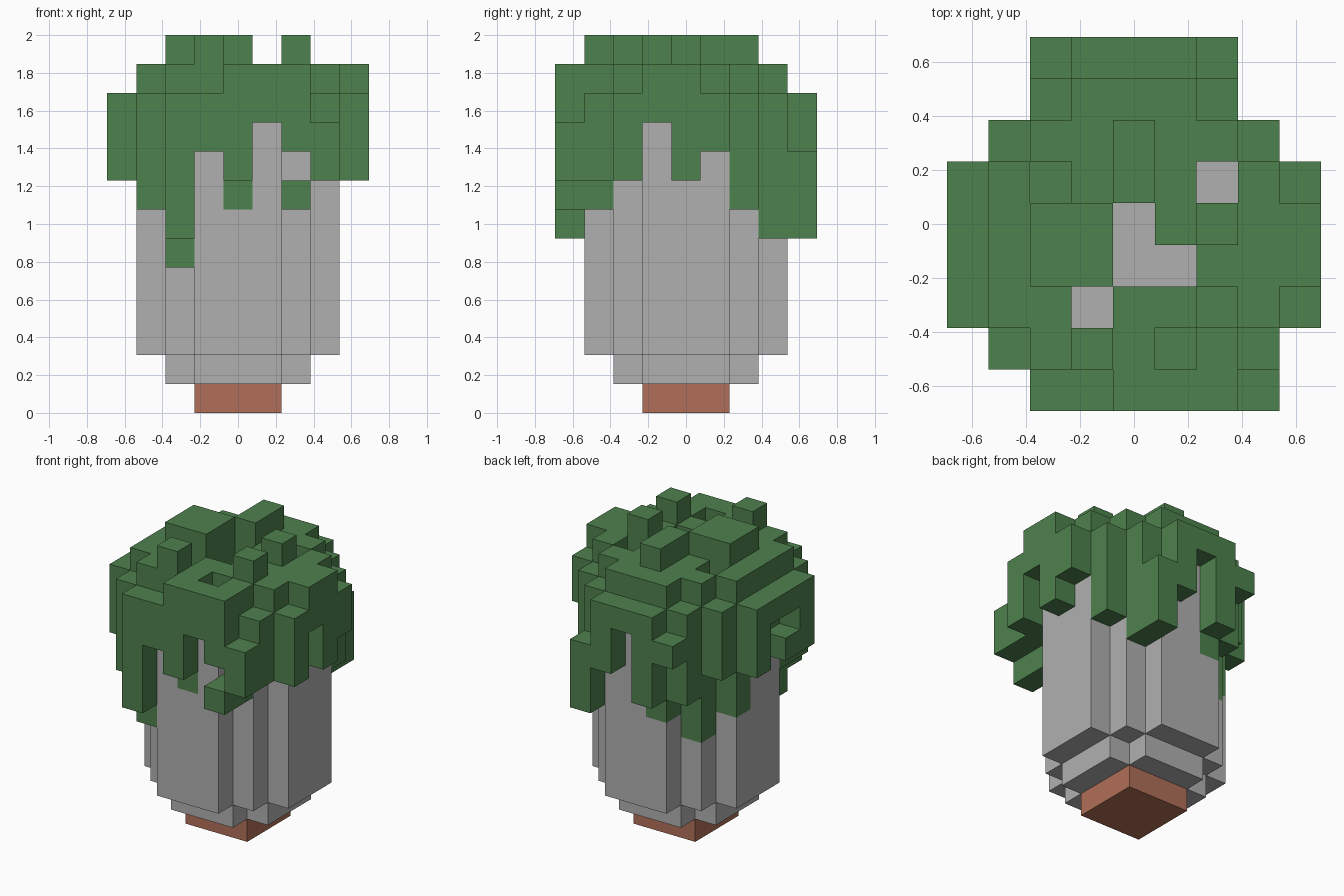
import bpy, bmesh
from mathutils import Vector

cube = bpy.data.objects.get("Cube")
if cube:
    bpy.data.objects.remove(cube, do_unlink=True)

U = 2 / 13  # edge of one block; the grid is 9 x 9 x 13 blocks


def material(name, rgb):
    m = bpy.data.materials.new(name)
    m.use_nodes = True
    m.diffuse_color = (*rgb, 1)
    bsdf = next(n for n in m.node_tree.nodes if n.type == 'BSDF_PRINCIPLED')
    bsdf.inputs["Base Color"].default_value = (*rgb, 1)
    bsdf.inputs["Roughness"].default_value = 0.9
    return m


def box(x0, x1, y0, y1, z0, z1):
    """Blocks in a box, ends included."""
    return {(x, y, z) for x in range(x0, x1 + 1)
            for y in range(y0, y1 + 1) for z in range(z0, z1 + 1)}


def rounded(r, z0, z1):
    """Square of half width r with stepped corners."""
    s = box(4 - r, 4 + r, 3, 5, z0, z1) | box(3, 5, 4 - r, 4 + r, z0, z1)
    return s | box(5 - r, 3 + r, 5 - r, 3 + r, z0, z1)


def layer(rows, z):
    """One slab given as (first x, last x) for each row from front to back."""
    return {(x, y, z) for y, (a, b) in enumerate(rows) for x in range(a, b + 1)}


def column(x, y, bottom, top=10):
    return box(x, x, y, y, bottom, top - 1)


def build(name, cells, solid, mat):
    """Mesh of the exposed block faces, joined into large flat faces."""
    bm = bmesh.new()
    for c in cells:
        for axis in range(3):
            for side in (0, 1):
                n = list(c)
                n[axis] += 2 * side - 1
                if tuple(n) in solid:
                    continue
                a, b = (axis + 1) % 3, (axis + 2) % 3
                ring = []
                for da, db in ((0, 0), (1, 0), (1, 1), (0, 1)):
                    p = list(c)
                    p[axis] += side
                    p[a] += da
                    p[b] += db
                    ring.append(bm.verts.new((Vector(p) - Vector((4.5, 4.5, 0))) * U))
                bm.faces.new(ring if side else ring[::-1])
    bmesh.ops.remove_doubles(bm, verts=bm.verts[:], dist=U * 0.01)
    bmesh.ops.dissolve_limit(bm, angle_limit=0.01, verts=bm.verts[:], edges=bm.edges[:])
    me = bpy.data.meshes.new(name)
    bm.to_mesh(me)
    bm.free()
    me.materials.append(mat)
    ob = bpy.data.objects.new(name, me)
    bpy.context.collection.objects.link(ob)
    return ob


# Foot and rounded body
foot = box(3, 5, 3, 5, 0, 0)
body = rounded(2, 1, 1) | rounded(3, 2, 9) | rounded(2, 10, 10)

# Foliage cap: two slabs, the lower one wrapped round the top of the body
lower = layer([(2, 6), (1, 7), (0, 8), (0, 8), (0, 8), (0, 8), (1, 7), (2, 6), (3, 5)], 10)
upper = layer([(4, 6), (2, 6), (1, 7), (1, 8), (1, 8), (1, 7), (2, 6), (3, 5)], 11)
pits = [(4, 4), (4, 3), (5, 3), (3, 2), (6, 5), (5, 1), (2, 5)]
upper -= {(x, y, 11) for x, y in pits}
leaves = (lower - rounded(2, 10, 10)) | upper | column(2, 5, 10, 11)

# Strands hanging from the cap: x, y, bottom
front_strands = [(2, 0, 6), (3, 0, 9), (4, 0, 8), (6, 0, 9), (7, 0, 8), (1, 1, 7),
                 (2, 1, 5), (6, 1, 9), (7, 1, 8), (4, 1, 7)]
side_strands = [(8, 2, 8), (7, 2, 8), (8, 4, 8), (8, 5, 9), (0, 2, 8), (1, 2, 7),
                (1, 3, 8), (1, 4, 8), (0, 5, 8), (1, 5, 6)]
back_strands = [(7, 6, 7), (6, 7, 6), (5, 8, 8), (3, 8, 7), (3, 7, 6), (2, 8, 9),
                (2, 7, 7), (2, 6, 5), (1, 6, 8)]
for s in front_strands + side_strands + back_strands:
    leaves |= column(*s)
leaves |= column(6, 8, 6, 9)                      # short back corner strand
leaves |= box(6, 6, 0, 1, 7, 7) | {(0, 3, 8)}     # loose clumps

# Tufts on top
tufts = box(2, 3, 3, 4, 12, 12) | box(4, 4, 5, 6, 12, 12)
tufts |= {(3, 1, 12), (6, 2, 12), (6, 4, 12)}

body -= leaves
solid = foot | body | leaves | tufts
build("foot", foot, solid, material("terracotta", (0.434, 0.162, 0.098)))
build("body", body, solid, material("light grey", (0.434, 0.434, 0.434)))
green = material("leaf green", (0.076, 0.220, 0.074))
build("foliage", leaves, solid, green)
build("top_tufts", tufts, solid, green)
